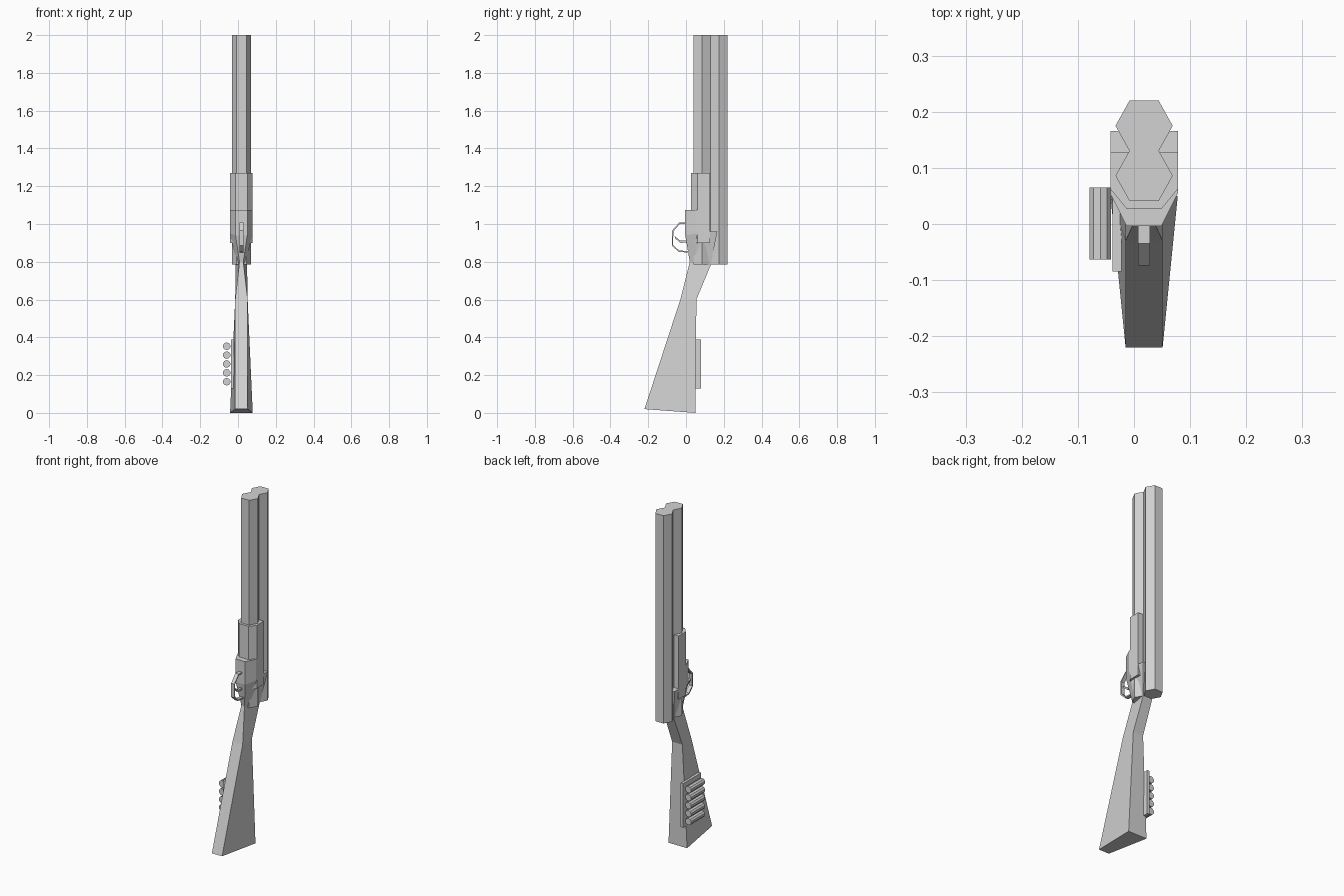
import bpy
import bmesh
from mathutils import Vector

cube = bpy.data.objects.get("Cube")
if cube:
    bpy.data.objects.remove(cube, do_unlink=True)

CX = 0.018  # centre plane of the gun

grey = bpy.data.materials.new("plain_grey")
grey.use_nodes = True
grey.diffuse_color = (0.65, 0.65, 0.65, 1)
grey.node_tree.nodes["Principled BSDF"].inputs["Base Color"].default_value = (0.65, 0.65, 0.65, 1)


def loft(name, rings):
    """Skin a list of equal closed rings and cap both ends."""
    bm = bmesh.new()
    loops = [[bm.verts.new(p) for p in ring] for ring in rings]
    n = len(loops[0])
    for a, b in zip(loops, loops[1:]):
        for i in range(n):
            j = (i + 1) % n
            bm.faces.new((a[i], a[j], b[j], b[i]))
    bm.faces.new(loops[0][::-1])
    bm.faces.new(loops[-1])
    bmesh.ops.recalc_face_normals(bm, faces=bm.faces)
    mesh = bpy.data.meshes.new(name)
    bm.to_mesh(mesh)
    bm.free()
    mesh.materials.append(grey)
    obj = bpy.data.objects.new(name, mesh)
    bpy.context.collection.objects.link(obj)
    return obj


def mirrored(half):
    """Ring from (half width, y, z) points, front to back."""
    return ([(CX + w, y, z) for w, y, z in half]
            + [(CX - w, y, z) for w, y, z in reversed(half)])


def prism(name, outline, z0, z1):
    return loft(name, [mirrored([(w, y, z) for w, y in outline]) for z in (z0, z1)])


def strap(name, path, centre, thick, half):
    """Flat bar following a (y, z) path, thickened toward a centre."""
    c = Vector(centre)
    rings = []
    for p in path:
        p = Vector(p)
        q = p + (c - p).normalized() * thick
        rings.append([(CX - half, *p), (CX + half, *p), (CX + half, *q), (CX - half, *q)])
    return loft(name, rings)


# Two hexagonal barrels, one behind the other
for name, y in (("front_barrel", 0.086), ("rear_barrel", 0.175)):
    hexagon = [(0.026, y - 0.045), (0.051, y), (0.026, y + 0.045)]
    prism(name, hexagon, 0.785, 2.0)

# Sleeve around the front barrel
prism("barrel_sleeve", [(0.031, 0.027), (0.06, 0.062), (0.06, 0.127)], 0.9, 1.27)

# Receiver block, tapering down to the neck
loft("receiver", [mirrored(r) for r in (
    [(0.01, 0.02, 0.8), (0.02, 0.05, 0.79), (0.03, 0.13, 0.78)],
    [(0.031, -0.004, 0.94), (0.06, 0.054, 0.95), (0.06, 0.166, 0.96)],
    [(0.031, -0.004, 0.96), (0.06, 0.054, 0.96), (0.06, 0.126, 0.961)],
    [(0.031, -0.004, 1.075), (0.06, 0.054, 1.075), (0.06, 0.126, 1.075)],
)])

# Stock and neck
loft("stock", [mirrored(r) for r in (
    [(0.033, -0.22, 0.02), (0.06, 0.05, 0.0)],
    [(0.033, -0.03, 0.6), (0.033, 0.055, 0.6)],
    [(0.01, 0.02, 0.8), (0.03, 0.13, 0.78)],
)])

# Trigger guard and trigger
strap("trigger_guard", [(0.0, 1.008), (-0.035, 1.008), (-0.074, 0.965),
                        (-0.074, 0.885), (-0.04, 0.853), (0.02, 0.848)],
      (-0.02, 0.93), 0.008, 0.0105)
strap("trigger", [(0.02, 0.915), (-0.03, 0.912), (-0.06, 0.936)],
      (-0.02, 0.7), 0.012, 0.006)

# Shell holder plate on the right side of the stock
loft("shell_plate", [[(x, -0.085, z), (x, 0.08, z), (-0.022, 0.08, z), (-0.022, -0.085, z)]
                     for z in (0.13, 0.388) for x in [-0.038]])

# Row of five shells
for i in range(5):
    bpy.ops.mesh.primitive_cylinder_add(
        vertices=10, radius=0.02, depth=0.128,
        location=(-0.06, 0.001, 0.165 + i * 0.047), rotation=(1.5708, 0, 0))
    shell = bpy.context.object
    shell.name = f"shell_{i + 1}"
    shell.data.materials.append(grey)
